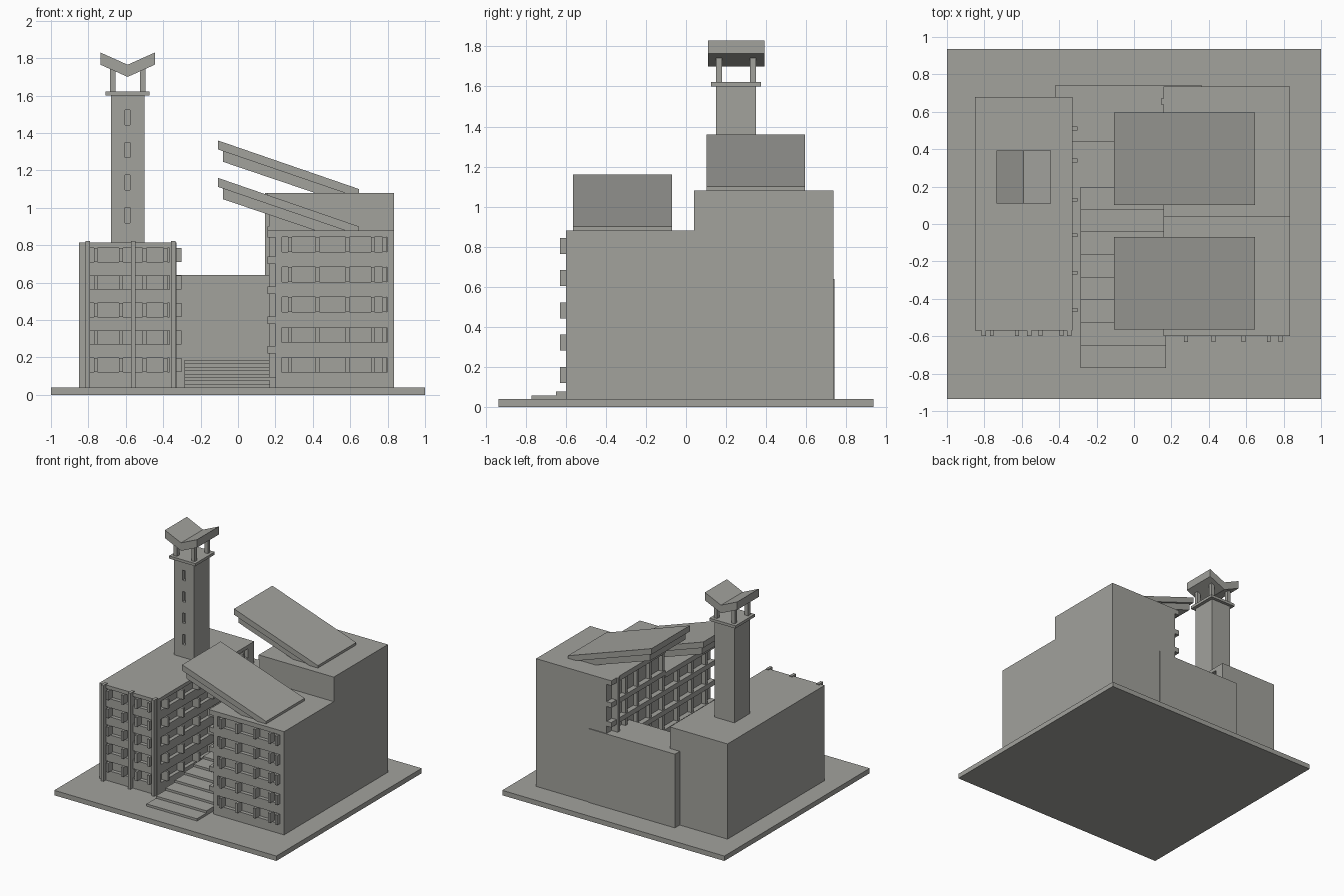
import bpy, bmesh

if "Cube" in bpy.data.objects:
    bpy.data.objects.remove(bpy.data.objects["Cube"])

stone = bpy.data.materials.new("warm_grey_stone")
stone.diffuse_color = (0.36, 0.36, 0.335, 1)
stone.use_nodes = True
stone.node_tree.nodes["Principled BSDF"].inputs["Base Color"].default_value = stone.diffuse_color


def finish(name, bm):
    bmesh.ops.recalc_face_normals(bm, faces=bm.faces)
    me = bpy.data.meshes.new(name)
    bm.to_mesh(me)
    bm.free()
    me.materials.append(stone)
    ob = bpy.data.objects.new(name, me)
    bpy.context.collection.objects.link(ob)
    return ob


def boxes(name, specs):
    """One object made of boxes (x0, x1, y0, y1, z0, z1)."""
    bm = bmesh.new()
    for x0, x1, y0, y1, z0, z1 in specs:
        vs = bmesh.ops.create_cube(bm, size=1)["verts"]
        for v in vs:
            v.co = (x1 if v.co.x > 0 else x0,
                    y1 if v.co.y > 0 else y0,
                    z1 if v.co.z > 0 else z0)
    return finish(name, bm)


def prism(name, profile, y0, y1):
    """Extrude an (x, z) outline along y."""
    bm = bmesh.new()
    face = bm.faces.new([bm.verts.new((x, y0, z)) for x, z in profile])
    ext = bmesh.ops.extrude_face_region(bm, geom=[face])["geom"]
    for v in ext:
        if isinstance(v, bmesh.types.BMVert):
            v.co.y = y1
    return finish(name, bm)


def carve(ob, specs):
    """Cut box-shaped recesses out of an object."""
    cutter = boxes("recess_cutter", specs)
    cutter.hide_render = True
    mod = ob.modifiers.new("recesses", 'BOOLEAN')
    mod.operation = 'DIFFERENCE'
    mod.solver = 'EXACT'
    mod.object = cutter
    bpy.context.view_layer.objects.active = ob
    bpy.ops.object.modifier_apply(modifier=mod.name)
    bpy.data.objects.remove(cutter)


# Ground slab
boxes("base_slab", [(-1, 1, -0.935, 0.935, 0, 0.04)])

# Left wing with window bands on the front and courtyard sides
left = boxes("left_wing", [(-0.85, -0.33, -0.57, 0.68, 0.04, 0.815)])
rows = [(0.123 + 0.147 * i, 0.198 + 0.147 * i) for i in range(5)]
cuts = []
for a, b in rows:
    cuts += [(-0.79, -0.57, -0.60, -0.54, a, b),
             (-0.55, -0.365, -0.60, -0.54, a, b),
             (-0.36, -0.30, -0.52, 0.60, a, b)]
carve(left, cuts)
boxes("left_front_window_fins",
      [(x - 0.01, x + 0.01, -0.60, -0.54, a, b)
       for a, b in rows for x in (-0.76, -0.625, -0.50, -0.388)])
boxes("left_court_window_fins",
      [(-0.36, -0.303, y - 0.01, y + 0.01, a, b)
       for a, b in rows for y in (-0.46, -0.26, -0.06, 0.13, 0.34, 0.51)])
boxes("left_front_pilasters",
      [(x - 0.012, x + 0.012, -0.60, -0.55, 0.04, 0.822)
       for x in (-0.803, -0.56, -0.347)])

# Right wing, stepped in height
right = prism_body = boxes("right_wing_front", [(0.20, 0.835, -0.60, 0.04, 0.04, 0.88)])
boxes("right_wing_back", [(0.20, 0.835, 0.04, 0.735, 0.04, 1.08)])
rows = [(0.12 + 0.161 * i, 0.20 + 0.161 * i) for i in range(5)]
carve(right, [(0.235, 0.797, -0.65, -0.57, a, b) for a, b in rows])
boxes("right_front_window_fins",
      [(x - 0.01, x + 0.01, -0.63, -0.57, a, b)
       for a, b in rows for x in (0.278, 0.425, 0.585, 0.72, 0.783)])

# Courtyard face of the right wing: floor ledges and posts
ledges = [(0.158, 0.20, -0.60, 0.735, z, z + 0.04) for z in (0.22, 0.38, 0.54, 0.70)]
ledges += [(0.158, 0.20, -0.60, 0.04, 0.84, 0.88),
           (0.158, 0.20, 0.04, 0.735, 0.86, 0.90),
           (0.158, 0.20, 0.04, 0.735, 1.04, 1.08)]
boxes("court_ledges", ledges)
boxes("court_posts",
      [(0.165, 0.20, y - 0.012, y + 0.012, 0.04, 0.86 if y < 0.04 else 1.06)
       for y in (-0.50, -0.32, -0.14, 0.055, 0.22, 0.38, 0.53)]
      + [(0.145, 0.20, 0.64, 0.67, 0.04, 1.08)])

# Link block at the back
boxes("rear_link_block", [(-0.42, 0.36, 0.44, 0.742, 0.04, 0.64)])

# Broad courtyard steps
steps = [(-0.285, 0.17)]
profile = []
for i in range(8):
    y = -0.77 + 0.121 * i
    profile.append((-0.285, 0.17 if i < 2 else 0.20, y, y + 0.121,
                    0.04, 0.04 + 0.0182 * (i + 1)))
boxes("court_steps", profile)

# Bell tower with slit windows, cap, posts and butterfly roof
tower = boxes("tower_shaft", [(-0.68, -0.50, 0.15, 0.35, 0.81, 1.60)])
carve(tower, [(-0.605, -0.578, 0.10, 0.175, 0.92 + 0.174 * i, 1.002 + 0.174 * i)
              for i in range(4)])
boxes("tower_cap", [(-0.708, -0.472, 0.125, 0.375, 1.60, 1.622)])
boxes("tower_posts",
      [(x, x + 0.03, y, y + 0.03, 1.62, 1.745)
       for x in (-0.685, -0.525) for y in (0.15, 0.32)])
prism("tower_butterfly_roof",
      [(-0.735, 1.83), (-0.735, 1.765), (-0.59, 1.70),
       (-0.445, 1.765), (-0.445, 1.83), (-0.59, 1.765)], 0.11, 0.392)

# Two sloping canopies, each a top slab over a shorter lower slab
for label, y0, y1, dz in (("front", -0.565, -0.07, -0.20), ("back", 0.102, 0.595, 0.0)):
    top = [(-0.107, 1.36), (0.648, 1.10), (0.648, 1.08), (0.57, 1.08), (-0.107, 1.312)]
    low = [(-0.08, 1.303), (0.57, 1.08), (0.41, 1.08), (-0.08, 1.246)]
    prism(label + "_canopy_top", [(x, z + dz) for x, z in top], y0, y1)
    prism(label + "_canopy_underside", [(x, z + dz) for x, z in low], y0 + 0.02, y1 - 0.02)
